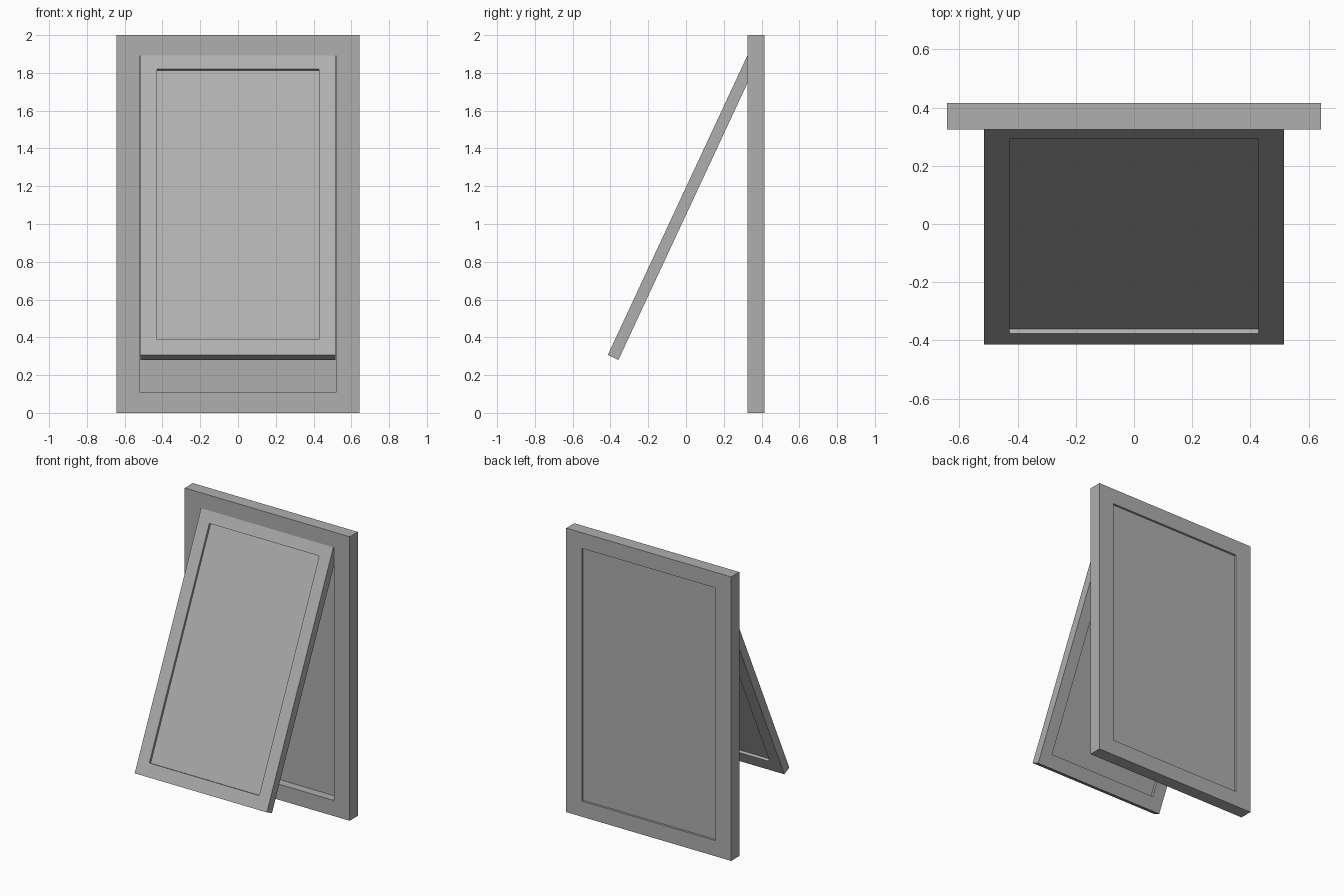
import bpy, bmesh, math
from mathutils import Matrix

if "Cube" in bpy.data.objects:
    bpy.data.objects.remove(bpy.data.objects["Cube"])

# Dark grey for every part
grey = bpy.data.materials.new("dark_grey")
grey.diffuse_color = (0.43, 0.43, 0.43, 1)
grey.use_nodes = True
grey.node_tree.nodes["Principled BSDF"].inputs["Base Color"].default_value = grey.diffuse_color


def add_object(name, bm, matrix):
    bmesh.ops.recalc_face_normals(bm, faces=bm.faces)
    bm.transform(matrix)
    mesh = bpy.data.meshes.new(name)
    bm.to_mesh(mesh)
    bm.free()
    mesh.materials.append(grey)
    obj = bpy.data.objects.new(name, mesh)
    bpy.context.collection.objects.link(obj)
    return obj


def ring(name, w, h, depth, side, rail, matrix):
    """Rectangular frame: base at z=0, front at y=0, hollow centre."""
    bm = bmesh.new()
    loops = []
    for y in (0, depth):
        for sx, sz in ((0, 0), (side, rail)):
            x = w / 2 - sx
            loops.append([bm.verts.new(p) for p in (
                (-x, y, sz), (x, y, sz), (x, y, h - sz), (-x, y, h - sz))])
    front_out, front_in, back_out, back_in = loops
    for a, b in ((front_out, front_in), (back_out, back_in),
                 (front_out, back_out), (front_in, back_in)):
        for i in range(4):
            j = (i + 1) % 4
            bm.faces.new((a[i], a[j], b[j], b[i]))
    return add_object(name, bm, matrix)


def panel(name, w, z0, z1, y0, y1, matrix):
    bm = bmesh.new()
    bmesh.ops.create_cube(bm, size=1, matrix=Matrix.Translation(
        (0, (y0 + y1) / 2, (z0 + z1) / 2)) @ Matrix.Diagonal((w, y1 - y0, z1 - z0, 1)))
    return add_object(name, bm, matrix)


# Fixed outer frame and its pane
fixed = Matrix.Translation((0, 0.325, 0))
ring("outer_frame", 1.285, 2.0, 0.09, 0.1215, 0.11, fixed)
panel("outer_pane", 1.042, 0.11, 1.89, 0.06, 0.075, fixed)

# Tilted sash, swung out at the bottom
tilt = Matrix.Translation((0, -0.414, 0.307)) @ Matrix.Rotation(math.radians(-25), 4, 'X')
ring("sash_frame", 1.03, 1.76, 0.062, 0.087, 0.09, tilt)
panel("sash_pane", 0.856, 0.09, 1.67, 0.017, 0.043, tilt)
